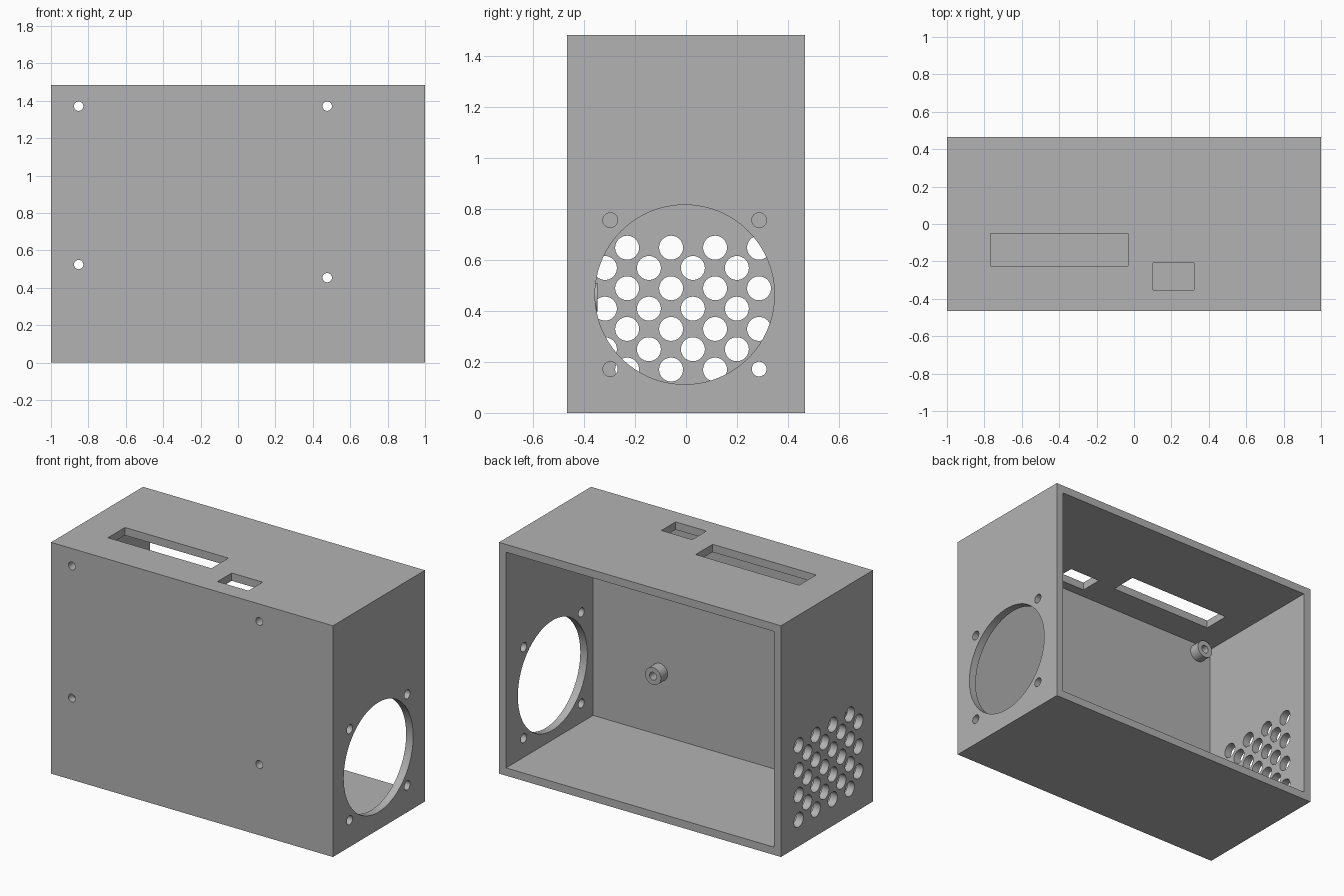
import bpy
import bmesh
from math import pi
from mathutils import Matrix, Vector

cube = bpy.data.objects.get("Cube")
if cube:
    bpy.data.objects.remove(cube, do_unlink=True)

W, D, H, T = 1.0, 0.466, 1.483, 0.05    # half width, half depth, height, wall
INNER_FRONT = -D + T
BOSS_TIP = -0.347

grey = bpy.data.materials.new("plain grey")
grey.use_nodes = True
grey.diffuse_color = (0.448, 0.448, 0.448, 1)
grey.node_tree.nodes["Principled BSDF"].inputs["Base Color"].default_value = grey.diffuse_color

TURN = {"x": Matrix.Rotation(pi / 2, 4, "Y"), "y": Matrix.Rotation(pi / 2, 4, "X")}


def add_box(bm, low, high):
    low, high = Vector(low), Vector(high)
    matrix = Matrix.Translation((low + high) / 2) @ Matrix.Diagonal((high - low).to_4d())
    bmesh.ops.create_cube(bm, size=1, matrix=matrix)


def add_rod(bm, axis, centre, radius, length, sides=32):
    bmesh.ops.create_cone(bm, cap_ends=True, segments=sides, radius1=radius, radius2=radius,
                          depth=length, matrix=Matrix.Translation(centre) @ TURN[axis])


def make_object(name, bm):
    bmesh.ops.recalc_face_normals(bm, faces=bm.faces)
    mesh = bpy.data.meshes.new(name)
    bm.to_mesh(mesh)
    bm.free()
    mesh.materials.append(grey)
    obj = bpy.data.objects.new(name, mesh)
    bpy.context.collection.objects.link(obj)
    return obj


def activate(obj):
    bpy.ops.object.select_all(action="DESELECT")
    obj.select_set(True)
    bpy.context.view_layer.objects.active = obj


def cut(obj, cutter):
    activate(obj)
    mod = obj.modifiers.new("cut", "BOOLEAN")
    mod.operation, mod.solver, mod.object = "DIFFERENCE", "EXACT", cutter
    bpy.ops.object.modifier_apply(modifier=mod.name)


# Case open at the back
bm = bmesh.new()
add_box(bm, (-W, -D, 0), (W, D, H))
case = make_object("case", bm)
bm = bmesh.new()
add_box(bm, (-W + T, INNER_FRONT, T), (W - T, D + 0.2, H - T))
cavity = make_object("cavity_cutter", bm)
cut(case, cavity)

# Four bosses on the inside of the front wall
screws = [(-0.852, 1.371), (0.477, 1.371), (-0.852, 0.524), (0.477, 0.454)]
bm = bmesh.new()
for x, z in screws:
    add_rod(bm, "y", (x, (INNER_FRONT + BOSS_TIP) / 2, z), 0.056, BOSS_TIP - INNER_FRONT)
bosses = make_object("screw_bosses", bm)

# Screw bores through the front wall and bosses
bm = bmesh.new()
for x, z in screws:
    add_rod(bm, "y", (x, -0.45, z), 0.025, 0.4)

# Fan opening and its four bolt holes
fan_y, fan_z = -0.005, 0.464
add_rod(bm, "x", (W, fan_y, fan_z), 0.352, 0.3, 96)
for sy in (-1, 1):
    for sz in (-1, 1):
        add_rod(bm, "x", (W, fan_y + sy * 0.292, fan_z + sz * 0.292), 0.029, 0.3)

# Staggered vent holes in the opposite wall
for row in range(7):
    start = -0.231 if row % 2 == 0 else -0.318
    for col in range(4):
        add_rod(bm, "x", (-W, start + col * 0.1725, 0.17 + row * 0.0797), 0.047, 0.3)

# Two slots in the top wall
add_box(bm, (-0.766, -0.224, H - 0.1), (-0.032, -0.052, H + 0.1))
add_box(bm, (0.102, -0.353, H - 0.1), (0.321, -0.209, H + 0.1))
holes = make_object("hole_cutter", bm)

for obj in (case, bosses):
    cut(obj, holes)
    activate(obj)
    bpy.ops.object.shade_smooth_by_angle(angle=pi / 6)
for cutter in (cavity, holes):
    bpy.data.objects.remove(cutter, do_unlink=True)
